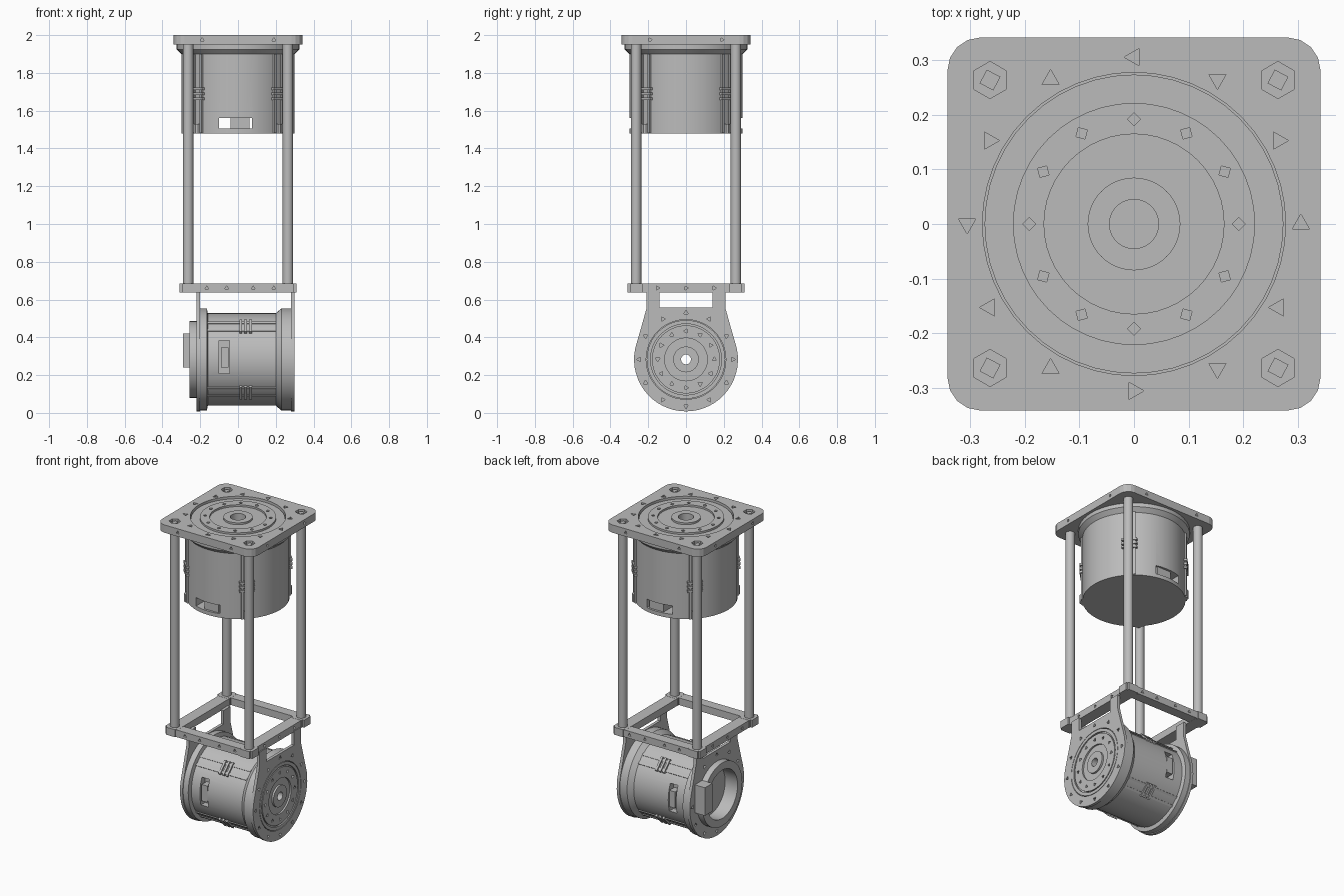
import bpy, bmesh, math
from mathutils import Matrix, Vector

if "Cube" in bpy.data.objects:
    bpy.data.objects.remove(bpy.data.objects["Cube"])

metal = bpy.data.materials.new("machined_grey")
metal.use_nodes = True
GREY = (0.5, 0.5, 0.5, 1)
metal.diffuse_color = GREY
metal.node_tree.nodes["Principled BSDF"].inputs["Base Color"].default_value = GREY


def finish(name, bm):
    bmesh.ops.recalc_face_normals(bm, faces=bm.faces)
    mesh = bpy.data.meshes.new(name)
    bm.to_mesh(mesh)
    bm.free()
    mesh.materials.append(metal)
    ob = bpy.data.objects.new(name, mesh)
    bpy.context.collection.objects.link(ob)
    return ob


def add_box(bm, lo, hi, turn=Matrix()):
    lo, hi = Vector(lo), Vector(hi)
    m = turn @ Matrix.Translation((lo + hi) / 2) @ Matrix.Diagonal((*(hi - lo), 1))
    return bmesh.ops.create_cube(bm, size=1, matrix=m)["verts"]


def add_prism(bm, center, radius, depth, sides, axis="Z", spin=0.0):
    m = Matrix.Translation(center)
    if axis == "X":
        m = m @ Matrix.Rotation(math.pi / 2, 4, "Y")
    elif axis == "Y":
        m = m @ Matrix.Rotation(math.pi / 2, 4, "X")
    m = m @ Matrix.Rotation(spin, 4, "Z")
    bmesh.ops.create_cone(bm, cap_ends=True, segments=sides, radius1=radius,
                          radius2=radius, depth=depth, matrix=m)


def box(name, lo, hi):
    bm = bmesh.new()
    add_box(bm, lo, hi)
    return finish(name, bm)


def lathe(name, profile, sides=48):
    """Closed outline of (radius, height) turned about z."""
    bm = bmesh.new()
    rings = []
    for i in range(sides):
        a = math.tau * i / sides
        rings.append([bm.verts.new((r * math.cos(a), r * math.sin(a), z)) for r, z in profile])
    n = len(profile)
    for i, ring in enumerate(rings):
        nxt = rings[(i + 1) % sides]
        for j in range(n):
            k = (j + 1) % n
            if profile[j][0] or profile[k][0]:
                bm.faces.new((ring[j], nxt[j], nxt[k], ring[k]))
    bmesh.ops.remove_doubles(bm, verts=bm.verts, dist=1e-5)
    return finish(name, bm)


def carve(ob, bm):
    """Subtract the solids in bm, then drop the cutter."""
    cutter = finish("cutter", bm)
    cutter.hide_render = True
    mod = ob.modifiers.new("cut", "BOOLEAN")
    mod.operation, mod.solver, mod.object = "DIFFERENCE", "EXACT", cutter
    graph = bpy.context.evaluated_depsgraph_get()
    mesh = bpy.data.meshes.new_from_object(ob.evaluated_get(graph))
    ob.modifiers.clear()
    ob.data = mesh
    bpy.data.objects.remove(cutter)


def smooth(ob):
    bpy.ops.object.select_all(action="DESELECT")
    ob.select_set(True)
    bpy.context.view_layer.objects.active = ob
    bpy.ops.object.shade_smooth_by_angle(angle=math.radians(30))


def circle(radius, count, start=0.0):
    for i in range(count):
        a = start + math.tau * i / count
        yield radius * math.cos(a), radius * math.sin(a), a


def straps(name, radius, z0, z1, tick_z, place):
    """Four lengthwise ribs with paired cross ridges."""
    bm = bmesh.new()
    for _, _, a in circle(1, 4, math.pi / 4):
        turn = place @ Matrix.Rotation(a, 4, "Z")
        for side in (-1, 1):
            y = side * 0.028
            add_box(bm, (radius - 0.02, y - 0.007, z0), (radius + 0.008, y + 0.007, z1), turn)
        for k in (-1, 0, 1):
            z = tick_z + k * 0.026
            add_box(bm, (radius - 0.02, -0.045, z - 0.007), (radius + 0.015, 0.045, z + 0.007), turn)
    return finish(name, bm)


# Upper motor, turned with its stepped rotor face on top
upper = lathe("upper_motor", [
    (0, 1.48), (0.3, 1.48), (0.3, 1.9), (0.325, 1.925), (0.325, 1.952), (0.274, 1.952),
    (0.274, 1.986), (0.222, 1.986), (0.222, 1.998), (0.165, 1.998), (0.165, 1.986),
    (0.085, 1.986), (0.085, 1.998), (0.045, 1.998), (0.045, 1.94), (0, 1.94)])
cut = bmesh.new()
add_box(cut, (-0.1, -0.4, 1.505), (0.075, 0.4, 1.56))
for x, y, a in circle(0.192, 12):
    add_prism(cut, (x, y, 2), 0.012, 0.04, 4, spin=a)
carve(upper, cut)
smooth(upper)
straps("upper_motor_straps", 0.3, 1.482, 1.9, 1.69, Matrix())
box("upper_connector", (-0.04, -0.285, 1.5), (0.06, 0.285, 1.565))
feet = bmesh.new()
for x, y, a in circle(0.3, 4, math.pi / 4):
    add_prism(feet, (x, y, 1.505), 0.02, 0.05, 8)
finish("upper_motor_feet", feet)

# Top plate with rounded corners, bore and screw holes
bm = bmesh.new()
add_box(bm, (-0.342, -0.342, 1.95), (0.342, 0.342, 2))
upright = [e for e in bm.edges if abs(e.verts[0].co.z - e.verts[1].co.z) > 0.01]
bmesh.ops.bevel(bm, geom=upright, offset=0.06, segments=4, profile=0.5, affect="EDGES")
plate = finish("top_plate", bm)
cut = bmesh.new()
add_prism(cut, (0, 0, 1.975), 0.278, 0.2, 48)
for x, y, a in circle(0.306, 12):
    add_prism(cut, (x, y, 2), 0.018, 0.04, 3, spin=a)
for sx in (-1, 1):
    for sy in (-1, 1):
        add_prism(cut, (sx * 0.264, sy * 0.264, 2), 0.034, 0.03, 6)
    for p in (-0.19, 0.19):
        add_prism(cut, (p, sx * 0.342, 1.975), 0.012, 0.02, 3, "Y")
        add_prism(cut, (sx * 0.342, p, 1.975), 0.012, 0.02, 3, "X")
carve(plate, cut)

# Posts with square tips in the hex holes, and frame corners
for sx, side in ((1, "left"), (-1, "right")):
    for sy, end in ((1, "back"), (-1, "front")):
        x, y = sx * 0.264, sy * 0.264
        bm = bmesh.new()
        add_prism(bm, (x, y, 1.305), 0.028, 1.31, 16)
        smooth(finish(f"{end}_{side}_post", bm))
        bm = bmesh.new()
        add_prism(bm, (x, y, 1.988), 0.02, 0.012, 4, spin=0.3)
        finish(f"{end}_{side}_post_tip", bm)
        bm = bmesh.new()
        add_box(bm, (x - 0.045, y - 0.045, 0.637), (x + 0.045, y + 0.045, 0.685))
        edges = [e for e in bm.edges if abs(e.verts[0].co.z - e.verts[1].co.z) > 0.01]
        bmesh.ops.bevel(bm, geom=edges, offset=0.012, segments=2, affect="EDGES")
        finish(f"{end}_{side}_frame_corner", bm)

# Lower frame rails with screw holes
for s, end, side in ((1, "back", "left"), (-1, "front", "right")):
    ys = sorted((s * 0.24, s * 0.304))
    rail = box(f"{end}_frame_rail", (-0.23, ys[0], 0.638), (0.23, ys[1], 0.684))
    cut = bmesh.new()
    for p in (-0.165, -0.06, 0.08, 0.19):
        add_prism(cut, (p, s * 0.304, 0.661), 0.012, 0.03, 3, "Y")
    carve(rail, cut)
    xs = sorted((s * 0.22, s * 0.295))
    rail = box(f"{side}_frame_rail", (xs[0], -0.23, 0.638), (xs[1], 0.23, 0.684))
    cut = bmesh.new()
    for p in (-0.15, 0, 0.15):
        add_prism(cut, (s * 0.295, p, 0.661), 0.012, 0.03, 3, "X")
    carve(rail, cut)

# Lower motor, turned upright and then laid along x
AXIS = 0.283
lay = Matrix.Translation((0, 0, AXIS)) @ Matrix.Rotation(math.pi / 2, 4, "Y")
lower = lathe("lower_motor", [
    (0.026, -0.17), (0.155, -0.17), (0.155, -0.258), (0.203, -0.258), (0.203, -0.202),
    (0.27, -0.202), (0.27, -0.165), (0.245, -0.16), (0.245, 0.2), (0.27, 0.23), (0.27, 0.282),
    (0.208, 0.282), (0.208, 0.3), (0.188, 0.3), (0.188, 0.29), (0.18, 0.29), (0.18, 0.299),
    (0.113, 0.299), (0.113, 0.288), (0.068, 0.288), (0.068, 0.3), (0.026, 0.3)])
cut = bmesh.new()
for s in (-1, 1):
    ys = sorted((s * 0.19, s * 0.35))
    add_box(cut, (-0.1, ys[0], -0.1), (0.075, ys[1], -0.045))
for x, y, a in circle(0.15, 12):
    add_prism(cut, (x, y, 0.3), 0.013, 0.03, 3, spin=a)
carve(lower, cut)
lower.data.transform(lay)
smooth(lower)
straps("lower_motor_straps", 0.24, -0.165, 0.2, 0.04, lay)
box("lower_connector", (-0.09, -0.24, 0.24), (-0.05, 0.24, 0.345)).data.update()
cut = bmesh.new()
add_prism(cut, (0, 0, AXIS), 0.16, 0.9, 24, "X")
carve(bpy.data.objects["lower_connector"], cut)
box("cable_socket", (-0.292, 0.15, 0.24), (-0.2, 0.225, 0.42))

# Side brackets that hang the lower motor from the frame
for side, x0, x1, bore in (("left", 0.281, 0.3, 0.211), ("right", -0.22, -0.201, 0.2)):
    outline = [(0.14, 0.645), (0.21, 0.645), (0.21, 0.55), (0.235, 0.46)]
    for i in range(33):
        a = math.radians(18 - 216 * i / 32)
        outline.append((0.275 * math.cos(a), AXIS + 0.275 * math.sin(a)))
    outline += [(-y, z) for y, z in reversed(outline[:4])]
    outline += [(-0.14, 0.557), (0.14, 0.557)]
    bm = bmesh.new()
    face = bm.faces.new([bm.verts.new((x0, y, z)) for y, z in outline])
    ext = bmesh.ops.extrude_face_region(bm, geom=[face])["geom"]
    bmesh.ops.translate(bm, vec=(x1 - x0, 0, 0),
                        verts=[v for v in ext if isinstance(v, bmesh.types.BMVert)])
    bracket = finish(f"{side}_bracket", bm)
    cut = bmesh.new()
    add_prism(cut, ((x0 + x1) / 2, 0, AXIS), bore, 0.1, 48, "X")
    outer = x1 if side == "left" else x0
    for y, z, a in circle(0.247, 12):
        add_prism(cut, (outer, y, AXIS + z), 0.014, 0.024, 3, "X", a)
    carve(bracket, cut)
    smooth(bracket)
